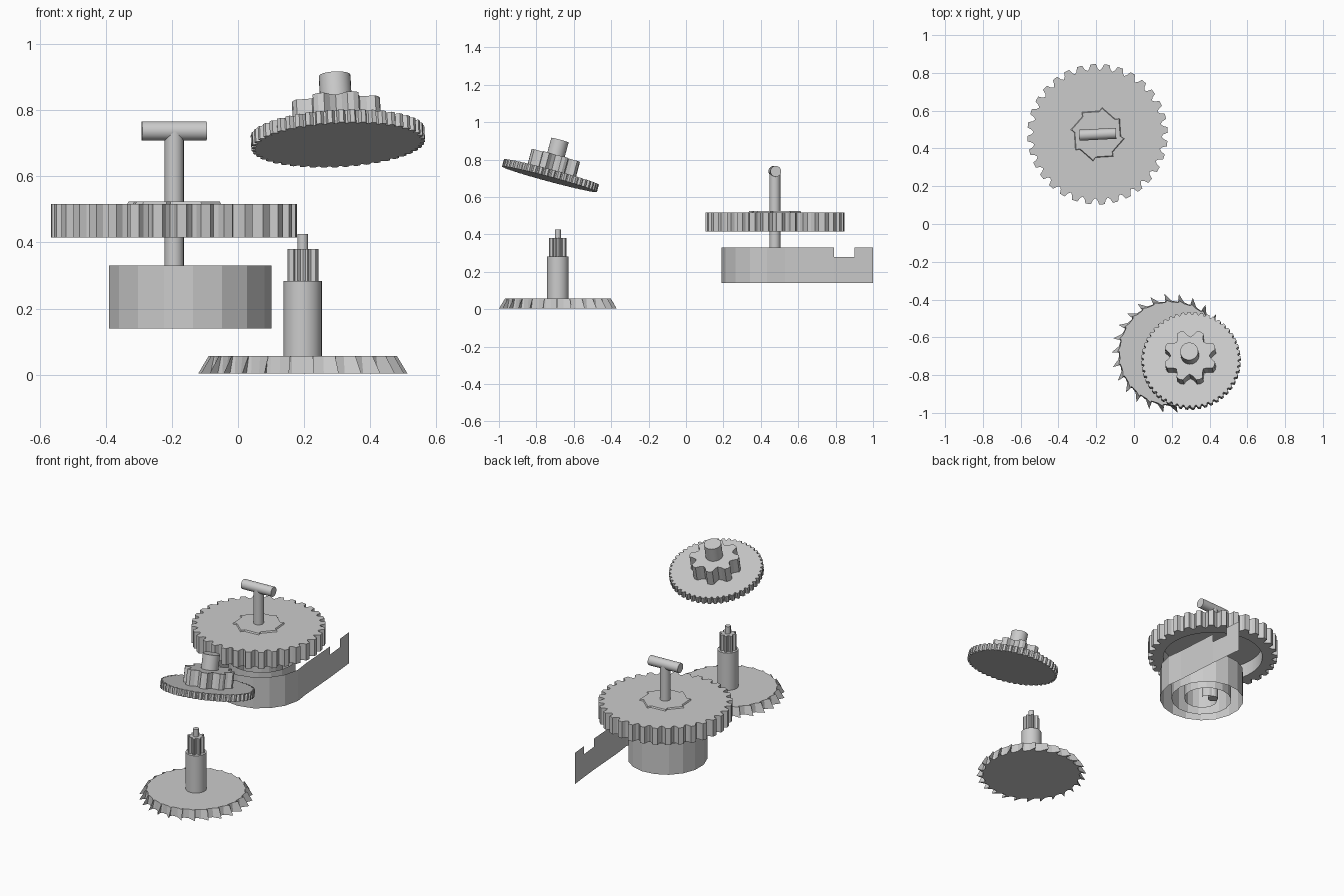
import bpy, bmesh
from math import sin, cos, pi, radians
from mathutils import Matrix, Vector

if "Cube" in bpy.data.objects:
    bpy.data.objects.remove(bpy.data.objects["Cube"])


def finish(name, bm, matrix, normals=True):
    if normals:
        bmesh.ops.recalc_face_normals(bm, faces=bm.faces)
    me = bpy.data.meshes.new(name)
    bm.to_mesh(me)
    bm.free()
    ob = bpy.data.objects.new(name, me)
    bpy.context.collection.objects.link(ob)
    ob.matrix_world = matrix
    return ob


def gear(name, matrix, teeth, tooth, z0, z1, recess=None, phase=0.0):
    """tooth: (fraction of pitch, bottom radius, top radius) for one tooth."""
    bm = bmesh.new()
    pts = [(2 * pi * (i + f) / teeth + phase, a, b)
           for i in range(teeth) for f, a, b in tooth]
    n = len(pts)

    def loop(z, radius):
        return [bm.verts.new((radius(p) * cos(p[0]), radius(p) * sin(p[0]), z)) for p in pts]

    def bridge(a, b):
        for i in range(n):
            bm.faces.new((a[i], a[(i + 1) % n], b[(i + 1) % n], b[i]))

    bottom = loop(z0, lambda p: p[1])
    top = loop(z1, lambda p: p[2])
    bridge(bottom, top)
    bm.faces.new(top)
    if recess:
        r, depth = recess
        rim = loop(z0, lambda p: r)
        floor = loop(z0 + depth, lambda p: r)
        bridge(bottom, rim)
        bridge(rim, floor)
        bm.faces.new(floor)
    else:
        bm.faces.new(bottom)
    return finish(name, bm, matrix)


def rod(name, matrix, r, z0, z1, sides=24):
    bm = bmesh.new()
    bmesh.ops.create_cone(bm, cap_ends=True, segments=sides, radius1=r, radius2=r,
                          depth=z1 - z0, matrix=Matrix.Translation((0, 0, (z0 + z1) / 2)))
    ob = finish(name, bm, matrix)
    ob.data.shade_smooth()
    bpy.context.view_layer.objects.active = ob
    bpy.ops.object.select_all(action='DESELECT')
    ob.select_set(True)
    bpy.ops.object.shade_smooth_by_angle(angle=radians(35))
    return ob


# Escape wheel with raked teeth, shaft, pinion and pivot
esc = Matrix.Translation((0.196, -0.685, 0))
gear("escape_wheel", esc, 26,
     [(0, .275, .272), (.45, .279, .272), (.95, .316, .285), (.85, .285, .274)], .004, .056)
rod("escape_shaft", esc, .058, .05, .283)
gear("escape_pinion", esc, 8,
     [(0, .034, .034), (.22, .046, .046), (.38, .049, .049), (.54, .046, .046), (.76, .034, .034)],
     .28, .38)
rod("escape_pivot", esc, .016, .37, .425, 16)

# Tilted middle wheel with pinion and pivot
mid = (Matrix.Translation((0.303, -0.73, 0.695))
       @ Matrix.Rotation(radians(-3), 4, 'Y') @ Matrix.Rotation(radians(-15), 4, 'X'))
gear("middle_wheel", mid, 48,
     [(0, .25, .25), (.2, .263, .263), (.6, .263, .263), (.8, .25, .25)], 0, .04)
gear("middle_pinion", mid, 8,
     [(0, .102, .102), (.2, .115, .115), (.33, .138, .138), (.5, .141, .141),
      (.67, .138, .138), (.8, .115, .115)], .035, .13)
rod("middle_pivot", mid, .048, .12, .217)

# Great wheel, hollow beneath, with saw-toothed ratchet on top
main = Matrix.Translation((-0.193, 0.475, 0))
gear("great_wheel", main, 32,
     [(0, .35, .35), (.12, .372, .372), (.52, .372, .372), (.64, .35, .35),
      (.82, .339, .339)], .415, .516, recess=(.285, .085))
gear("ratchet", main, 8, [(0.0, .127, .12), (.9, .148, .139)], .51, .524,
     phase=radians(40))

# Winding arbor and cross handle
rod("arbor", main, .029, .14, .735)
handle = (Matrix.Translation((-0.193, 0.475, 0.737))
          @ Matrix.Rotation(radians(3), 4, 'Z') @ Matrix.Rotation(pi / 2, 4, 'Y'))
rod("cross_handle", handle, .029, -.098, .098)

# Mainspring: thin sheet coil
bm = bmesh.new()
centre, z0, z1, notch = Vector((-0.162, 0.437)), .14, .33, .28
path, steps = [], 52
for i in range(steps + 1):
    t = i / steps
    a = 2 * pi * 3 * t + radians(20)
    r = .03 + .237 * t ** .8
    path.append((centre.x + r * cos(a), centre.y + r * sin(a), z1))
# straight tail with a hooking notch
for y, z in ((.79, z1), (.79, notch), (.90, notch), (.90, z1), (1.0, z1)):
    path.append((.09 - (y - .6) * .1, y, z))
cols = [(bm.verts.new((x, y, z0)), bm.verts.new((x, y, z))) for x, y, z in path]
for k, (a, b) in enumerate(zip(cols, cols[1:])):
    if (a[0].co - b[0].co).length > 1e-6:
        bm.faces.new((a[0], b[0], b[1], a[1]))
bmesh.ops.remove_doubles(bm, verts=bm.verts, dist=1e-5)
finish("mainspring", bm, Matrix.Identity(4), False)
